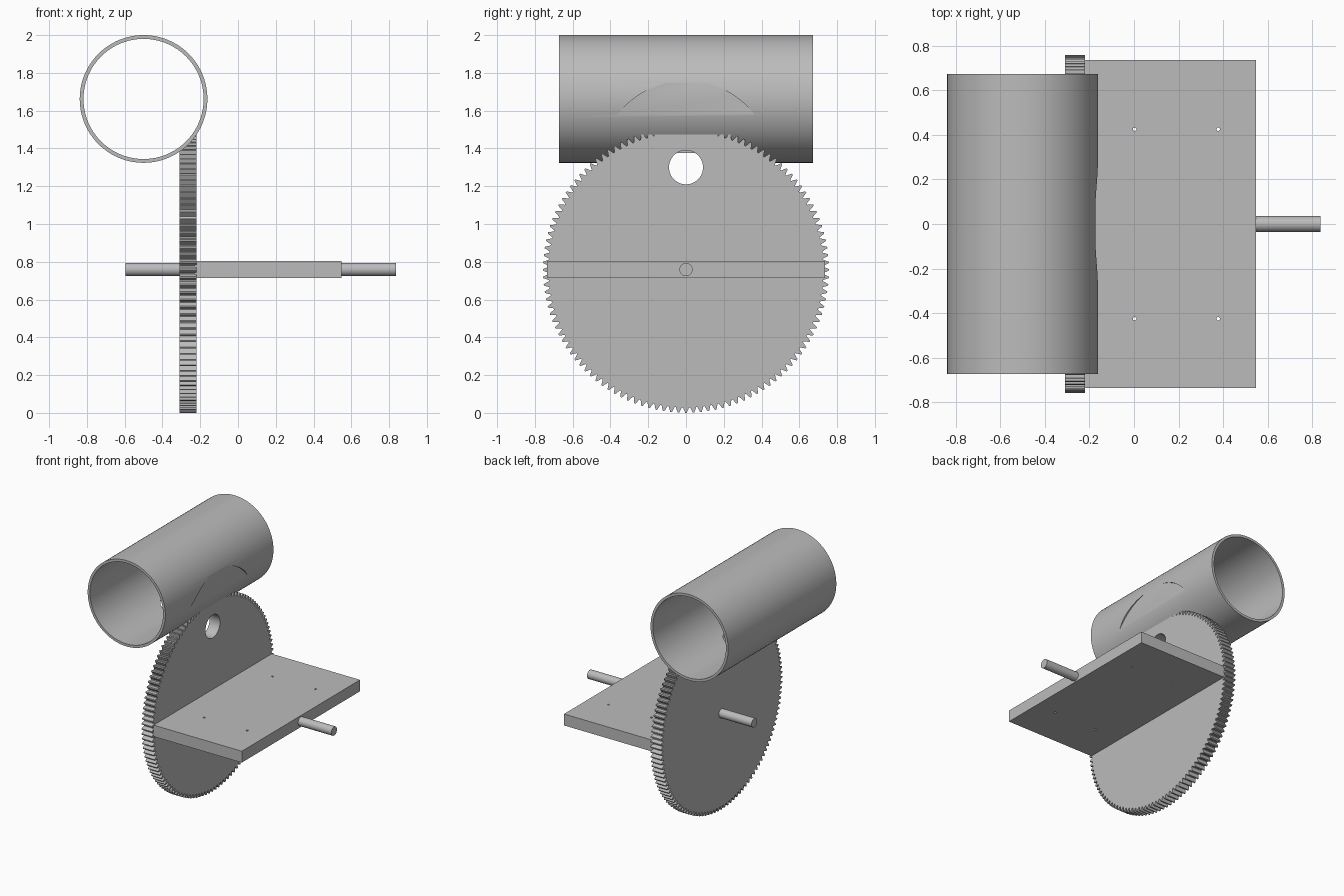
import bpy
import bmesh
from math import cos, sin, pi, radians
from mathutils import Matrix

cube = bpy.data.objects.get("Cube")
if cube:
    bpy.data.objects.remove(cube, do_unlink=True)

grey = bpy.data.materials.new("plain grey")
grey.use_nodes = True
grey.diffuse_color = (0.5, 0.5, 0.5, 1)
grey.node_tree.nodes["Principled BSDF"].inputs["Base Color"].default_value = (0.5, 0.5, 0.5, 1)

AXLE_Z = 0.757
TUBE = (-0.5, 1.662)      # tube axis, x and z
HOLE_Z = 1.30


def make_object(name, bm):
    bmesh.ops.recalc_face_normals(bm, faces=bm.faces)
    mesh = bpy.data.meshes.new(name)
    bm.to_mesh(mesh)
    bm.free()
    mesh.materials.append(grey)
    obj = bpy.data.objects.new(name, mesh)
    bpy.context.collection.objects.link(obj)
    return obj


def activate(obj):
    bpy.ops.object.select_all(action='DESELECT')
    obj.select_set(True)
    bpy.context.view_layer.objects.active = obj


def smooth(obj, angle=30):
    activate(obj)
    bpy.ops.object.shade_smooth_by_angle(angle=radians(angle))


def cylinder(name, radius, start, end, axis, a, b, segments=64):
    """Cylinder along an axis; a and b locate it on the other two axes."""
    bm = bmesh.new()
    bmesh.ops.create_cone(bm, cap_ends=True, segments=segments, radius1=radius,
                          radius2=radius, depth=end - start)
    mid = (start + end) / 2
    turn, centre = {
        'X': (Matrix.Rotation(pi / 2, 4, 'Y'), (mid, a, b)),
        'Y': (Matrix.Rotation(pi / 2, 4, 'X'), (a, mid, b)),
        'Z': (Matrix.Identity(4), (a, b, mid)),
    }[axis]
    bmesh.ops.transform(bm, matrix=Matrix.Translation(centre) @ turn, verts=bm.verts)
    return make_object(name, bm)


def cut(obj, *cutters):
    for cutter in cutters:
        cutter.hide_render = True
        activate(obj)
        mod = obj.modifiers.new("cut", 'BOOLEAN')
        mod.operation = 'DIFFERENCE'
        mod.solver = 'EXACT'
        mod.object = cutter
        bpy.ops.object.modifier_apply(modifier=mod.name)
        bpy.data.objects.remove(cutter, do_unlink=True)


def shaft_hole():
    return cylinder("hole_cutter", 0.09, -0.678, 0, 'X', 0, HOLE_Z)


# Toothed wheel: one tooth profile repeated round the rim
def build_gear(teeth=120, tip=0.757, root=0.728, left=-0.31, right=-0.22):
    bm = bmesh.new()
    rim = []
    for i in range(teeth):
        for step, radius in ((-0.42, root), (-0.1, tip), (0.1, tip), (0.42, root)):
            t = 2 * pi * (i + step) / teeth
            rim.append(bm.verts.new((left, radius * sin(t), AXLE_Z + radius * cos(t))))
    face = bm.faces.new(rim)
    ext = bmesh.ops.extrude_face_region(bm, geom=[face], use_keep_orig=True)
    moved = [v for v in ext["geom"] if isinstance(v, bmesh.types.BMVert)]
    bmesh.ops.translate(bm, vec=(right - left, 0, 0), verts=moved)
    return make_object("gear_wheel", bm)


gear = build_gear()
cut(gear, cylinder("tube_cutter", 0.328, -1, 1, 'Y', *TUBE, segments=128), shaft_hole())
smooth(gear, 10)

# Open tube resting on the wheel, with a shallow round recess on its side
tube = cylinder("tube", 0.338, -0.672, 0.672, 'Y', *TUBE, segments=128)
cut(tube,
    cylinder("bore_cutter", 0.318, -1, 1, 'Y', *TUBE, segments=128),
    shaft_hole(),
    cylinder("recess_cutter", 0.457, -0.173, 0.1, 'X', 0, HOLE_Z, segments=128))
smooth(tube)

# Mounting plate with four screw holes
bm = bmesh.new()
bmesh.ops.create_cube(bm, size=1)
bmesh.ops.scale(bm, vec=(0.775, 1.47, 0.09), verts=bm.verts)
bmesh.ops.translate(bm, vec=(0.16, 0, AXLE_Z + 0.002), verts=bm.verts)
plate = make_object("mounting_plate", bm)
cut(plate, *[cylinder("screw_cutter", 0.008, 0.5, 1, 'Z', x, y, segments=16)
             for x in (0.003, 0.378) for y in (-0.425, 0.425)])

# Axle stubs on both sides
for name, start, end in (("left_axle", 0.54, 0.837), ("right_axle", -0.595, -0.3)):
    smooth(cylinder(name, 0.035, start, end, 'X', 0, AXLE_Z + 0.002, segments=48))
